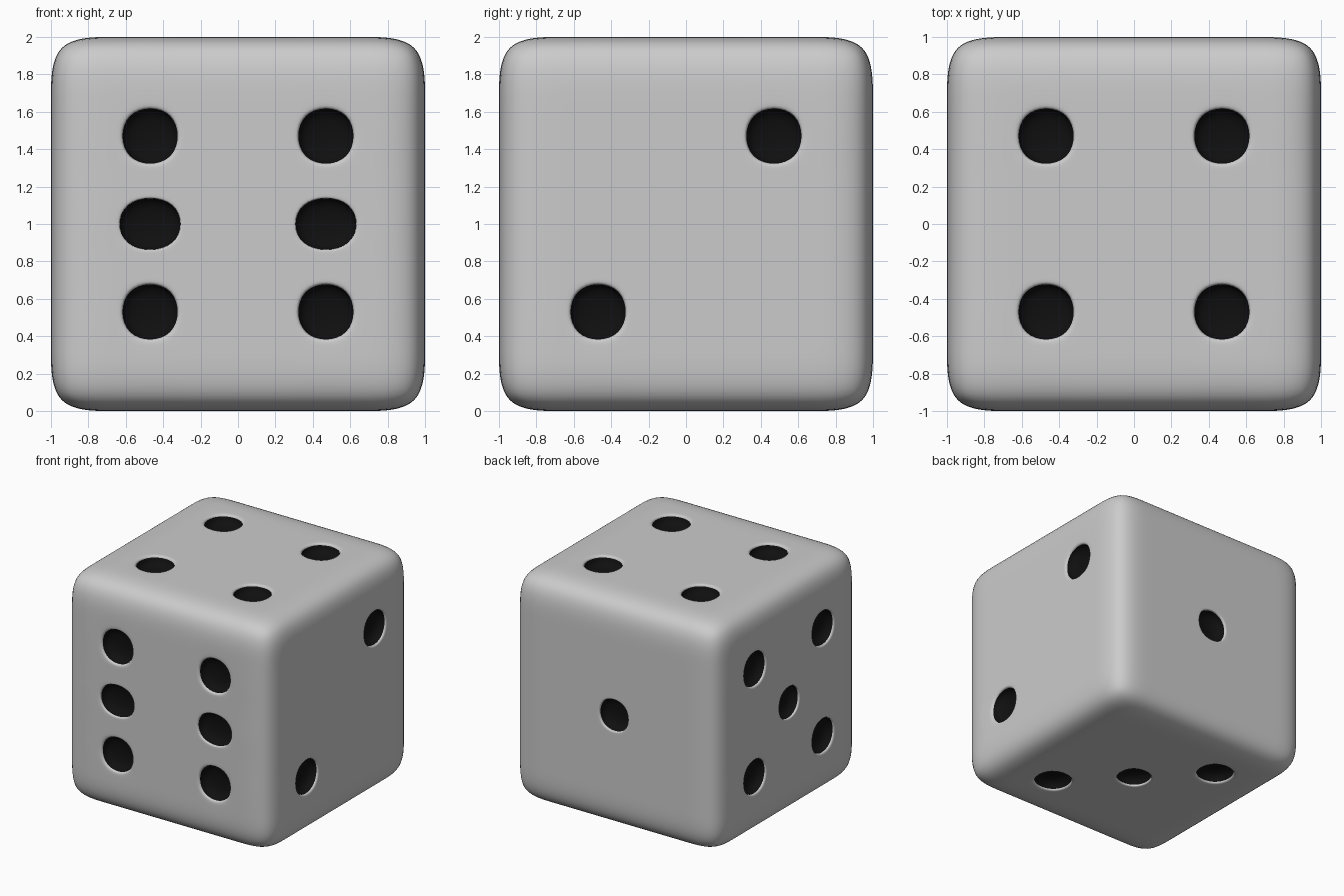
import bpy, bmesh
from mathutils import Vector

if "Cube" in bpy.data.objects:
    bpy.data.objects.remove(bpy.data.objects["Cube"])

P = 0.47      # pip offset from face centre
H = 0.18      # half size of the face cell around a pip

# materials
grey = bpy.data.materials.new("body_grey")
grey.diffuse_color = (0.8, 0.8, 0.8, 1)
grey.use_nodes = True
grey.node_tree.nodes["Principled BSDF"].inputs["Base Color"].default_value = grey.diffuse_color
black = bpy.data.materials.new("pip_black")
black.diffuse_color = (0.005, 0.005, 0.005, 1)
black.use_nodes = True
black.node_tree.nodes["Principled BSDF"].inputs["Base Color"].default_value = black.diffuse_color

# pip layout in each face's own two coordinates
four = [(a, b) for a in (-P, P) for b in (-P, P)]
six = four + [(-P, 0), (P, 0)]
pips = []
for u, v in six:
    pips.append((u, -1, v))                     # front
for u, v in four:
    pips.append((u, v, 1))                      # top
for u, v in four + [(0, 0)]:
    pips.append((-1, u, v))                     # left
for s in (-1, 1):
    pips.append((1, s * P, s * P))              # right
for s in (-1, 0, 1):
    pips.append((-s * P, s * P, -1))            # bottom
pips.append((0, 1, 0))                          # back
pips = [Vector(p) for p in pips]

# cube cut into a grid that frames every pip position
bm = bmesh.new()
bmesh.ops.create_cube(bm, size=2)
cuts = [s * (c + e) for c in (P,) for e in (-H, H) for s in (-1, 1)] + [-H * 0.85, H * 0.85]
for axis in range(3):
    n = Vector([float(i == axis) for i in range(3)])
    for c in cuts:
        bmesh.ops.bisect_plane(bm, geom=bm.verts[:] + bm.edges[:] + bm.faces[:],
                               plane_co=n * c, plane_no=n)

# recessed pips: rim inset, then sunken black cup
cells = [f for f in bm.faces
         if any((f.calc_center_median() - p).length < 0.05 for p in pips)]
for f in cells:
    half = f.edges[0].calc_length() / 2
    bmesh.ops.inset_individual(bm, faces=[f], thickness=half - 0.15)
    r = bmesh.ops.inset_individual(bm, faces=[f], thickness=0.012, depth=-0.10)
    for g in r["faces"] + [f]:
        g.material_index = 1

bmesh.ops.translate(bm, verts=bm.verts, vec=(0, 0, 1))
bmesh.ops.recalc_face_normals(bm, faces=bm.faces)
for f in bm.faces:
    f.smooth = True
mesh = bpy.data.meshes.new("die")
bm.to_mesh(mesh)
bm.free()
mesh.materials.append(grey)
mesh.materials.append(black)
die = bpy.data.objects.new("die", mesh)
bpy.context.collection.objects.link(die)

# soft rounding of edges and pip rims
sub = die.modifiers.new("rounding", 'SUBSURF')
sub.levels = sub.render_levels = 3
